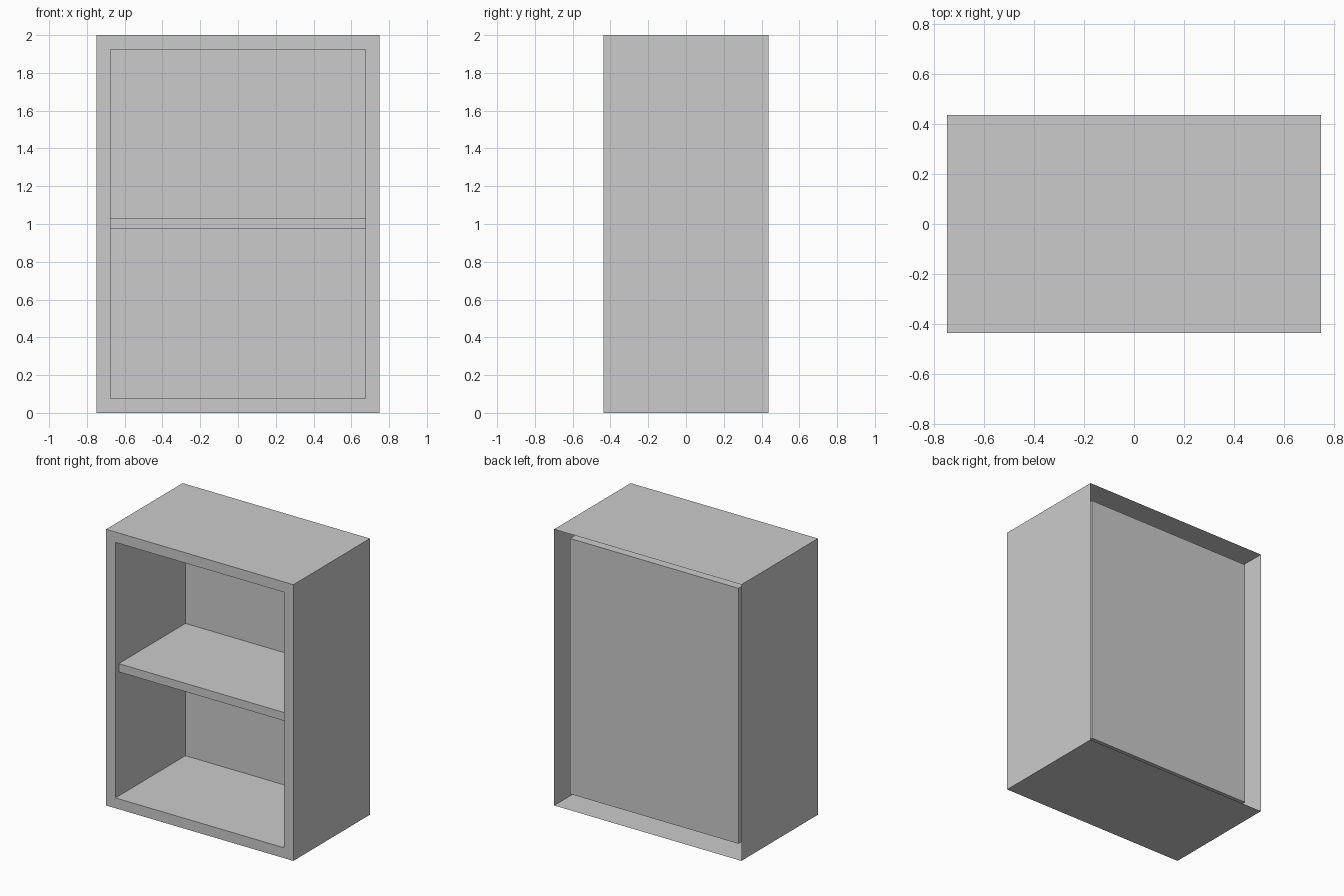
import bpy
import bmesh

if "Cube" in bpy.data.objects:
    bpy.data.objects.remove(bpy.data.objects["Cube"])

W, D, H = 0.75, 0.4375, 2.0    # half width, half depth, height
T = 0.075                      # frame thickness


def finish(name, bm):
    bmesh.ops.recalc_face_normals(bm, faces=bm.faces[:])
    mesh = bpy.data.meshes.new(name)
    bm.to_mesh(mesh)
    bm.free()
    obj = bpy.data.objects.new(name, mesh)
    bpy.context.collection.objects.link(obj)
    return obj


def ring(bm, inset, y):
    x, lo, hi = W - inset, inset, H - inset
    return [bm.verts.new((px, y, pz))
            for px, pz in ((-x, lo), (x, lo), (x, hi), (-x, hi))]


# Cabinet: outer shell, front frame, inner walls and recessed back; open behind
bm = bmesh.new()
rings = [ring(bm, 0, D), ring(bm, 0, -D), ring(bm, T, -D), ring(bm, T, D - T)]
for a, b in zip(rings, rings[1:]):
    for i in range(4):
        j = (i + 1) % 4
        bm.faces.new((a[i], a[j], b[j], b[i]))
bm.faces.new(rings[-1])
finish("cabinet", bm)

# Middle shelf, set slightly behind the front frame
y0, y1 = -0.40, D - T
z0, z1 = 0.973, 1.033
bm = bmesh.new()
bmesh.ops.create_cube(bm, size=1)
bmesh.ops.scale(bm, vec=(2 * (W - T), y1 - y0, z1 - z0), verts=bm.verts)
bmesh.ops.translate(bm, vec=(0, (y0 + y1) / 2, (z0 + z1) / 2), verts=bm.verts)
finish("shelf", bm)
